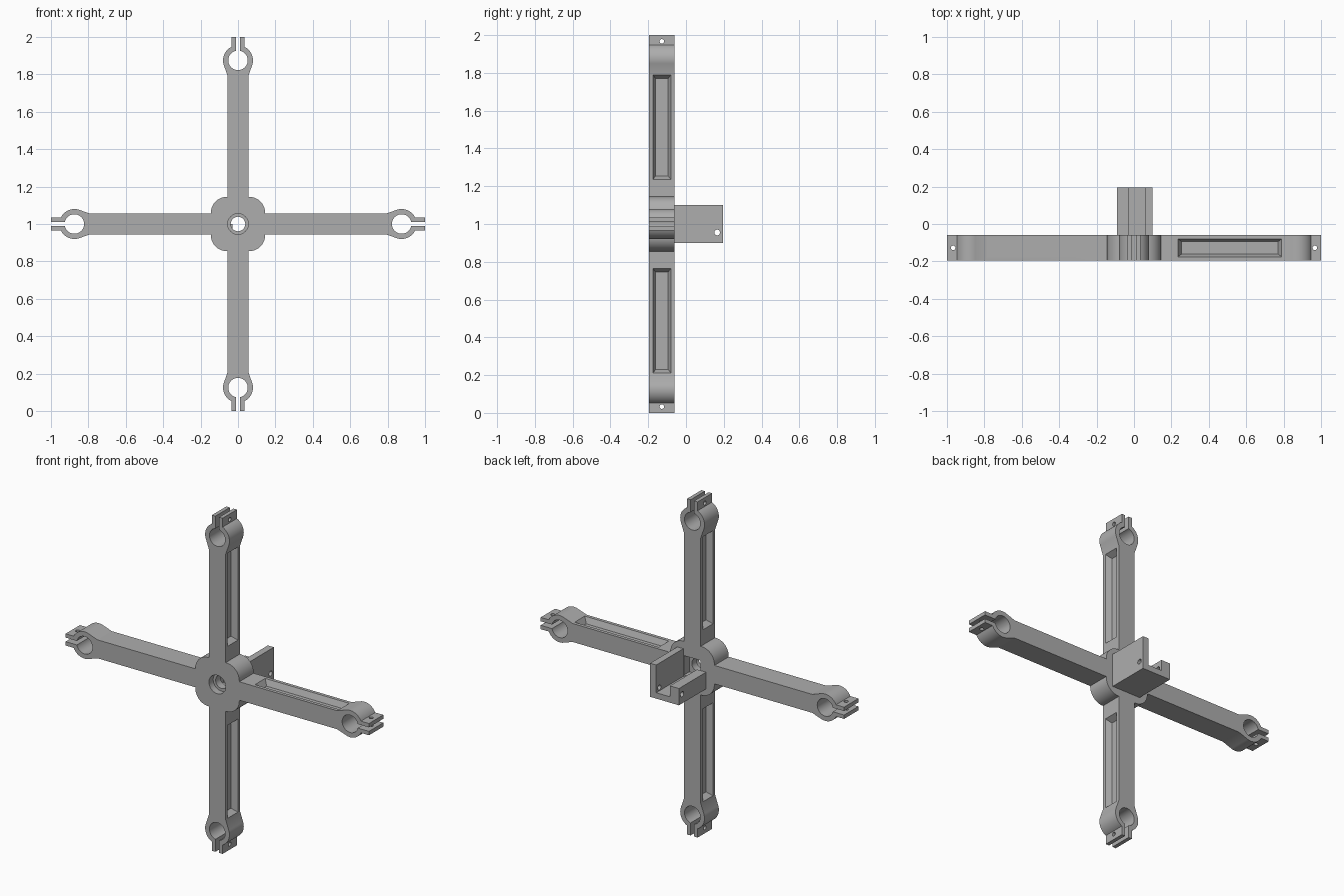
import bpy, bmesh
from math import pi, sin, cos, asin, acos, atan2, hypot
from mathutils import Matrix, Vector

if "Cube" in bpy.data.objects:
    bpy.data.objects.remove(bpy.data.objects["Cube"])

FRONT, BACK, MID = -0.195, -0.06, -0.1275

grey = bpy.data.materials.new("plain_grey")
grey.use_nodes = True
grey.diffuse_color = (0.42, 0.42, 0.42, 1)
grey.node_tree.nodes["Principled BSDF"].inputs["Base Color"].default_value = (0.42, 0.42, 0.42, 1)


def make_object(name, bm):
    bmesh.ops.recalc_face_normals(bm, faces=bm.faces)
    mesh = bpy.data.meshes.new(name)
    bm.to_mesh(mesh)
    bm.free()
    mesh.materials.append(grey)
    obj = bpy.data.objects.new(name, mesh)
    bpy.context.collection.objects.link(obj)
    return obj


def extrude_profile(name, points, y0, y1):
    """Extrude an outline in the x-z plane from y0 to y1."""
    bm = bmesh.new()
    face = bm.faces.new([bm.verts.new((x, y0, z)) for x, z in points])
    ext = bmesh.ops.extrude_face_region(bm, geom=[face])["geom"]
    bmesh.ops.translate(bm, vec=(0, y1 - y0, 0),
                        verts=[v for v in ext if isinstance(v, bmesh.types.BMVert)])
    return make_object(name, bm)


def box(x0, x1, y0, y1, z0, z1):
    return extrude_profile("cutter", [(x0, z0), (x1, z0), (x1, z1), (x0, z1)], y0, y1)


def cylinder(radius, length, matrix, sides=32):
    bm = bmesh.new()
    bmesh.ops.create_cone(bm, cap_ends=True, segments=sides, radius1=radius,
                          radius2=radius, depth=length, matrix=matrix)
    return make_object("cutter", bm)


def cut(target, cutter):
    cutter.hide_render = True
    mod = target.modifiers.new("cut", 'BOOLEAN')
    mod.operation, mod.solver, mod.object = 'DIFFERENCE', 'EXACT', cutter
    bpy.context.view_layer.objects.active = target
    bpy.ops.object.modifier_apply(modifier=mod.name)
    bpy.data.objects.remove(cutter)


def arc(cx, cz, r, a0, a1, n):
    return [(cx + r * cos(a0 + (a1 - a0) * i / n), cz + r * sin(a0 + (a1 - a0) * i / n))
            for i in range(n + 1)]


# Half outline of one arm: beam, tapered neck, clamp ring, ear, slit, bore
HALF, NECK, RING, R_OUT, R_IN, EAR, SLIT = 0.055, 0.79, 0.875, 0.08, 0.052, 0.035, 0.012
dx, dz = NECK - RING, HALF
tangent = atan2(dz, dx) - acos(R_OUT / hypot(dx, dz))
upper = [(NECK, HALF)]
upper += arc(RING, 0, R_OUT, tangent, asin(EAR / R_OUT), 14)
upper += [(1.0, EAR), (1.0, SLIT)]
upper += arc(RING, 0, R_IN, asin(SLIT / R_IN), pi, 20)
lower = [(r, -t) for r, t in reversed(upper[:-1])]
hub_corner = arc(0.06, 0.06, 0.085, 0, pi / 2, 12)
quarter = ([(0.145, HALF)] + hub_corner + [(HALF, 0.145)])
arm = list(reversed(upper + lower)) + quarter

# Whole cross, from four turns of the same outline
outline = []
for k in range(4):
    c, s = round(cos(k * pi / 2)), round(sin(k * pi / 2))
    outline += [(r * c - t * s, 1 + r * s + t * c) for r, t in arm]
cross = extrude_profile("cross_frame", outline, FRONT, BACK)

# Sloped side pockets and ear bolt holes
for k in range(4):
    turn = Matrix.Translation((0, 0, 1)) @ Matrix.Rotation(-k * pi / 2, 4, 'Y')
    for side in (1, -1):
        bm = bmesh.new()
        bmesh.ops.create_cube(bm, size=1)
        for v in bm.verts:
            inner = v.co.z < 0
            length, width = (0.515, 0.066) if inner else (0.555, 0.096)
            v.co = Vector((0.5125 + v.co.x * length, MID + v.co.y * width,
                           side * (0.02 if inner else HALF + 0.0005)))
        bm.transform(turn)
        cut(cross, make_object("cutter", bm))
    cut(cross, cylinder(0.012, 0.2, turn @ Matrix.Translation((0.967, MID, 0)), 20))

# Hub bore, front counterbore and square recess at the back
along_y = Matrix.Rotation(pi / 2, 4, 'X')
cut(cross, cylinder(0.039, 0.4, Matrix.Translation((0, MID, 1)) @ along_y, 40))
cut(cross, cylinder(0.055, 0.08, Matrix.Translation((0, FRONT, 1)) @ along_y, 40))
cut(cross, box(-0.055, 0.055, BACK - 0.05, 0.1, 0.945, 1.06))

# Rear channel bracket with one tall and one low wall
channel = [(-0.09, 0.9), (0.1, 0.9), (0.1, 1.1), (0.06, 1.1), (0.06, 0.935),
           (-0.03, 0.935), (-0.03, 1.0), (-0.09, 1.0)]
bracket = extrude_profile("rear_bracket", channel, BACK, 0.195)
cut(bracket, cylinder(0.015, 0.5, Matrix.Translation((0, 0.165, 0.955))
                      @ Matrix.Rotation(pi / 2, 4, 'Y'), 24))

# Smooth the curves, keep the edges sharp
for obj in (cross, bracket):
    bpy.ops.object.select_all(action='DESELECT')
    obj.select_set(True)
    bpy.context.view_layer.objects.active = obj
    bpy.ops.object.shade_smooth_by_angle(angle=0.52)
